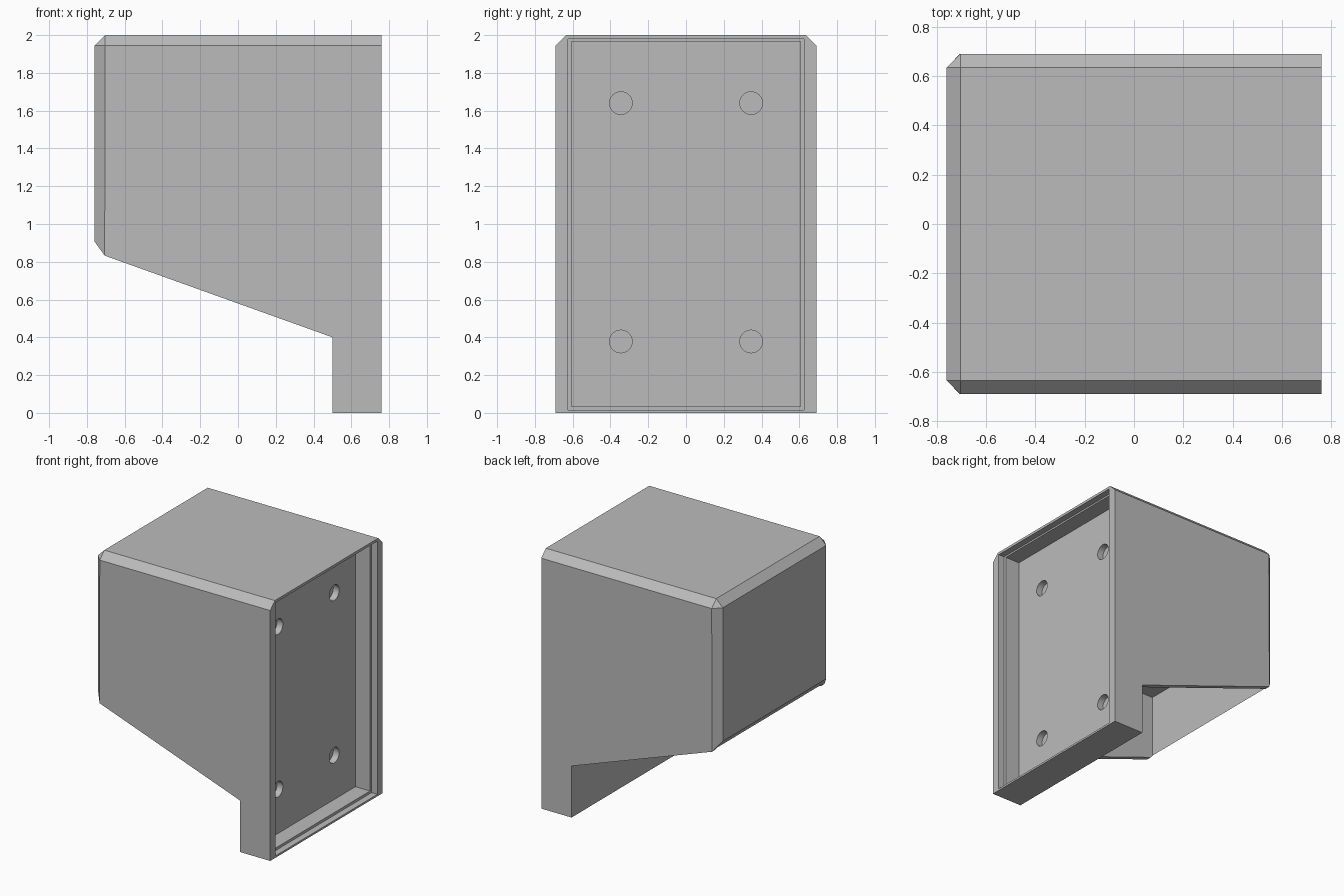
import bpy
import bmesh
from mathutils import Matrix, Vector

cube = bpy.data.objects.get("Cube")
if cube:
    bpy.data.objects.remove(cube, do_unlink=True)

grey = bpy.data.materials.new("plain grey")
grey.use_nodes = True
colour = (0.5, 0.5, 0.5, 1)
grey.diffuse_color = colour
grey.node_tree.nodes["Principled BSDF"].inputs["Base Color"].default_value = colour

BACK, FRONT = -0.76, 0.76      # closed end and mounting end
HALF, TOP = 0.69, 2.0
POST = 0.5                     # inner face of the mounting post


def add_object(name, bm):
    bmesh.ops.recalc_face_normals(bm, faces=bm.faces)
    mesh = bpy.data.meshes.new(name)
    bm.to_mesh(mesh)
    bm.free()
    mesh.materials.append(grey)
    obj = bpy.data.objects.new(name, mesh)
    bpy.context.scene.collection.objects.link(obj)
    return obj


def box(name, low, high):
    low, high = Vector(low), Vector(high)
    bm = bmesh.new()
    bmesh.ops.create_cube(bm, size=1)
    for v in bm.verts:
        v.co = (low + high) / 2 + v.co * (high - low)
    return add_object(name, bm)


def peg(name, y, z, radius, low, high):
    bm = bmesh.new()
    place = Matrix.Translation(((low + high) / 2, y, z)) @ Matrix.Rotation(1.5708, 4, "Y")
    bmesh.ops.create_cone(bm, cap_ends=True, segments=32, radius1=radius,
                          radius2=radius, depth=high - low, matrix=place)
    return add_object(name, bm)


def cut(target, cutter):
    mod = target.modifiers.new(cutter.name, "BOOLEAN")
    mod.operation = "DIFFERENCE"
    mod.solver = "EXACT"
    mod.object = cutter
    cutter.hide_render = True
    cutter.hide_viewport = True


# Housing: side profile extruded across the width
profile = [(BACK, TOP), (FRONT, TOP), (FRONT, 0), (POST, 0), (POST, 0.4), (BACK, 0.852)]
bm = bmesh.new()
side = bm.faces.new([bm.verts.new((x, -HALF, z)) for x, z in profile])
extruded = bmesh.ops.extrude_face_region(bm, geom=[side])["geom"]
bmesh.ops.translate(bm, vec=(0, 2 * HALF, 0),
                    verts=[g for g in extruded if isinstance(g, bmesh.types.BMVert)])
bmesh.ops.recalc_face_normals(bm, faces=bm.faces)


# Chamfer the closed end all round and both long top edges
def is_chamfered(edge):
    a, b = (v.co for v in edge.verts)
    at_back = max(a.x, b.x) < BACK + 0.01
    on_top = min(a.z, b.z) > TOP - 0.01 and abs(a.y - b.y) < 0.01
    return at_back or on_top


bmesh.ops.bevel(bm, geom=[e for e in bm.edges if is_chamfered(e)], offset=0.056,
                offset_type="OFFSET", segments=1, affect="EDGES", profile=0.5)
housing = add_object("housing", bm)

# Hollow underside
cut(housing, box("underside_cutter", (-0.72, -0.65, 0.1), (POST, 0.65, 1.34)))

# Stepped recess in the mounting face
cut(housing, box("lip_cutter", (0.71, -0.625, 0.015), (0.9, 0.625, 1.98)))
cut(housing, box("recess_cutter", (0.585, -0.605, 0.035), (0.9, 0.605, 1.967)))

# Four blind screw holes
for y in (-0.345, 0.345):
    for z in (0.378, 1.64):
        cut(housing, peg("screw_hole_cutter", y, z, 0.06, 0.535, 0.65))

# Bake the cuts and drop the cutters
bpy.context.view_layer.update()
evaluated = housing.evaluated_get(bpy.context.evaluated_depsgraph_get())
baked = bpy.data.meshes.new_from_object(evaluated)
cutters = [m.object for m in housing.modifiers]
housing.modifiers.clear()
housing.data = baked
for cutter in cutters:
    bpy.data.objects.remove(cutter, do_unlink=True)
